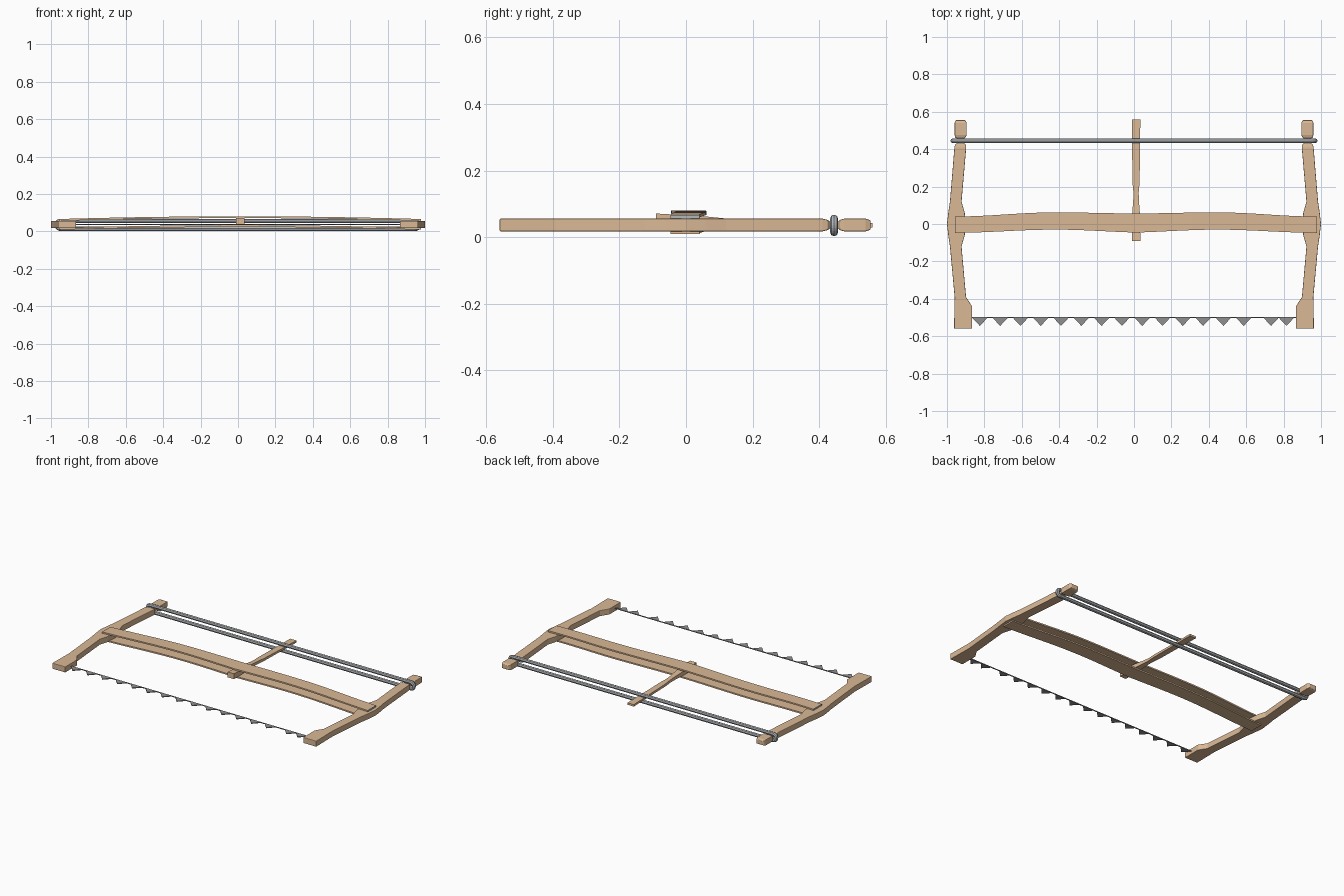
import bpy, bmesh, math

cube = bpy.data.objects.get("Cube")
if cube:
    bpy.data.objects.remove(cube, do_unlink=True)


def material(name, color):
    m = bpy.data.materials.new(name)
    m.use_nodes = True
    m.diffuse_color = (*color, 1)
    m.node_tree.nodes["Principled BSDF"].inputs["Base Color"].default_value = (*color, 1)
    return m


WOOD = material("tan wood", (0.70, 0.48, 0.30))
CORD = material("light steel", (0.46, 0.48, 0.50))
BLADE = material("blade steel", (0.28, 0.28, 0.28))
MID_X = 0.011  # the crossbars and toggle sit slightly off centre


def add_object(name, data, mat):
    ob = bpy.data.objects.new(name, data)
    bpy.context.collection.objects.link(ob)
    data.materials.append(mat)
    return ob


def loft(name, sections, mat, bevel=0):
    """Skin a run of equally sized point loops and cap both ends."""
    bm = bmesh.new()
    rings = [[bm.verts.new(p) for p in s] for s in sections]
    n = len(rings[0])
    for a, b in zip(rings, rings[1:]):
        for i in range(n):
            j = (i + 1) % n
            bm.faces.new((a[i], a[j], b[j], b[i]))
    bm.faces.new(rings[0])
    bm.faces.new(rings[-1])
    bmesh.ops.recalc_face_normals(bm, faces=bm.faces)
    mesh = bpy.data.meshes.new(name)
    bm.to_mesh(mesh)
    bm.free()
    ob = add_object(name, mesh, mat)
    if bevel:
        mod = ob.modifiers.new("soft edges", "BEVEL")
        mod.width = bevel
        mod.segments = 2
        mod.limit_method = "ANGLE"
    return ob


def section_y(y, x0, x1, z0, z1):
    return [(x0, y, z0), (x1, y, z0), (x1, y, z1), (x0, y, z1)]


# End arms: y, inner x, outer x, half thickness; the neck holds the cord
ARM = [(-0.56, 0.866, 0.962, 0.019), (-0.44, 0.866, 0.96, 0.019),
       (-0.39, 0.898, 0.959, 0.019), (-0.12, 0.922, 0.984, 0.019),
       (-0.06, 0.905, 0.993, 0.019), (0, 0.9, 1.0, 0.019),
       (0.06, 0.905, 0.993, 0.019), (0.12, 0.922, 0.984, 0.019),
       (0.41, 0.897, 0.96, 0.019), (0.427, 0.901, 0.956, 0.015),
       (0.432, 0.909, 0.946, 0.0095), (0.457, 0.909, 0.946, 0.0095),
       (0.462, 0.901, 0.956, 0.015), (0.475, 0.895, 0.959, 0.019),
       (0.54, 0.895, 0.959, 0.019), (0.555, 0.902, 0.953, 0.014)]
for side, label in ((1, "left_arm"), (-1, "right_arm")):
    loft(label, [section_y(y, side * a, side * b, 0.0365 - h, 0.0365 + h)
                 for y, a, b, h in ARM], WOOD, 0.003)


# Two bowed crossbars clasping the arms
def crossbar(name, z):
    sections = []
    for i in range(33):
        t = -1 + i / 16
        x = MID_X + 0.967 * t
        # Each half swells backward around its middle
        swell = 0.5 + 0.5 * math.cos(math.pi * min(1, abs(abs(t) - 0.45) / 0.55))
        low = 0.055 if abs(t) < 0.45 else 0.04
        y0, y1 = -0.047 + 0.017 * swell, low + (0.062 - low) * swell
        z0 = z + 0.0145 * (1 - t * t)
        z1 = z0 + 0.0095
        sections.append([(x, y0, z0), (x, y1, z0), (x, y1, z1), (x, y0, z1)])
    return loft(name, sections, WOOD)


upper = crossbar("upper_crossbar", 0.0565)
crossbar("lower_crossbar", 0.009)

# Steel end faces on the upper bar
upper.data.materials.append(CORD)
for face in upper.data.polygons:
    if abs(face.normal.x) > 0.9:
        face.material_index = 1

# Toggle stick: y, half width, bottom and top
TOGGLE = [(-0.09, 0.023, 0.036, 0.071), (0.05, 0.021, 0.036, 0.063),
          (0.13, 0.015, 0.035, 0.055), (0.17, 0.014, 0.034, 0.052),
          (0.22, 0.019, 0.033, 0.05), (0.4, 0.021, 0.031, 0.045),
          (0.56, 0.023, 0.029, 0.042)]
loft("toggle_stick", [section_y(y, MID_X - w, MID_X + w, a, b)
                      for y, w, a, b in TOGGLE], WOOD)

# Tension cord: one long faceted loop around both necks
curve = bpy.data.curves.new("tension_cord", "CURVE")
curve.dimensions = "3D"
curve.bevel_depth = 0.012
curve.bevel_resolution = 2
path = []
for side in (1, -1):
    for i in range(13):
        a = side * math.pi / 2 - math.pi * i / 12
        path.append((side * 0.949 + 0.0205 * math.cos(a), 0.445,
                     0.035 + 0.0205 * math.sin(a)))
spline = curve.splines.new("POLY")
spline.points.add(len(path) - 1)
for point, co in zip(spline.points, path):
    point.co = (*co, 1)
spline.use_cyclic_u = True
spline.use_smooth = False
add_object("tension_cord", curve, CORD)

# Blade strip and its teeth
Z0, Z1 = 0.034, 0.039
loft("blade_strip", [section_y(y, -0.88, 0.88, Z0, Z1) for y in (-0.503, -0.498)], BLADE)
centres = [-0.824 + 0.1085 * i for i in range(14)] + [0.733, 0.815]
for i, x in enumerate(centres):
    loft(f"tooth_{i + 1}", [[(x - 0.04, -0.502, z), (x + 0.04, -0.502, z), (x, -0.545, z)]
                            for z in (Z0, Z1)], BLADE)
